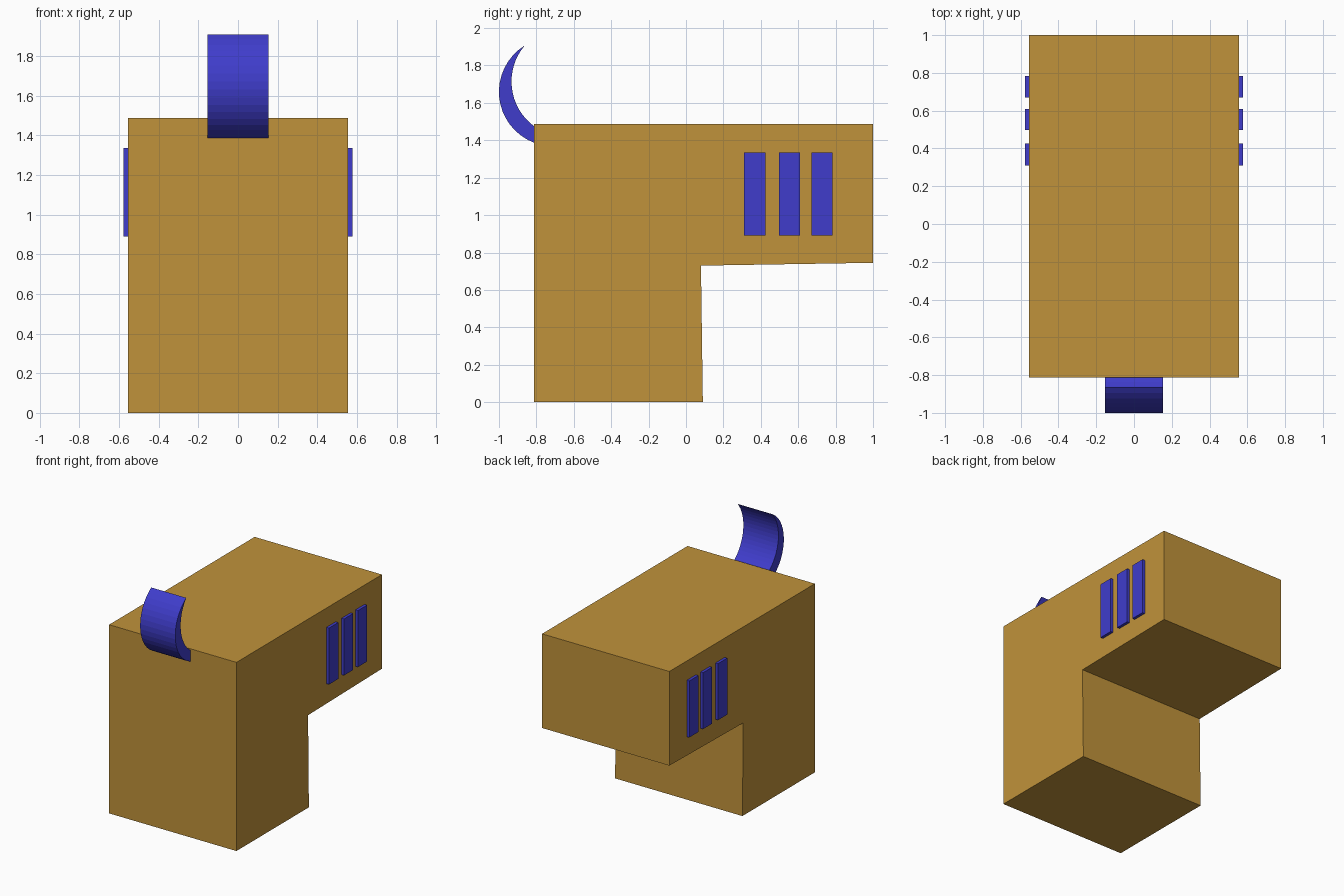
import bpy, bmesh, math
from mathutils import Vector

if "Cube" in bpy.data.objects:
    bpy.data.objects.remove(bpy.data.objects["Cube"])


def material(name, rgb):
    m = bpy.data.materials.new(name)
    m.diffuse_color = (*rgb, 1)
    m.use_nodes = True
    m.node_tree.nodes["Principled BSDF"].inputs["Base Color"].default_value = m.diffuse_color
    return m


ochre = material("ochre", (0.53, 0.29, 0.043))
blue = material("blue", (0.05, 0.046, 0.60))


def extrude_profile(name, profile, x0, x1, mat):
    """Extrude a closed (y, z) profile along x from x0 to x1."""
    bm = bmesh.new()
    face = bm.faces.new([bm.verts.new((x0, y, z)) for y, z in profile])
    ext = bmesh.ops.extrude_face_region(bm, geom=[face])
    verts = [g for g in ext["geom"] if isinstance(g, bmesh.types.BMVert)]
    bmesh.ops.translate(bm, verts=verts, vec=(x1 - x0, 0, 0))
    bmesh.ops.recalc_face_normals(bm, faces=bm.faces)
    mesh = bpy.data.meshes.new(name)
    bm.to_mesh(mesh)
    bm.free()
    obj = bpy.data.objects.new(name, mesh)
    mesh.materials.append(mat)
    bpy.context.collection.objects.link(obj)
    return obj


def arc(a, b, c, steps):
    """Points on the circle through a, b, c, running clockwise from a to c."""
    a, b, c = Vector(a), Vector(b), Vector(c)
    d = 2 * (a.x * (b.y - c.y) + b.x * (c.y - a.y) + c.x * (a.y - b.y))
    sa, sb, sc = a.length_squared, b.length_squared, c.length_squared
    cy = (sa * (b.y - c.y) + sb * (c.y - a.y) + sc * (a.y - b.y)) / d
    cz = (sa * (c.x - b.x) + sb * (a.x - c.x) + sc * (b.x - a.x)) / d
    r = math.hypot(a.x - cy, a.y - cz)
    t0 = math.atan2(a.y - cz, a.x - cy) % math.tau
    t1 = math.atan2(c.y - cz, c.x - cy) % math.tau
    return [(cy + r * math.cos(t), cz + r * math.sin(t))
            for t in (t0 + (t1 - t0) * i / steps for i in range(steps + 1))]


# L-shaped body with an overhanging head
extrude_profile("body", [(-0.812, 0), (0.09, 0), (0.08, 0.73), (1, 0.745),
                         (1, 1.487), (-0.812, 1.487)], -0.555, 0.555, ochre)

# Crescent tail on the front face
outer = arc((-0.812, 1.387), (-1.0, 1.65), (-0.862, 1.907), 16)
inner = arc((-0.812, 1.475), (-0.933, 1.715), (-0.862, 1.907), 16)
outer = [(max(y, -1.0), z) for y, z in outer]
extrude_profile("crescent_tail", outer + inner[-2::-1], -0.153, 0.153, blue)

# Three raised side bars, mirrored on both sides
for i, (y0, y1) in enumerate([(0.31, 0.425), (0.498, 0.61), (0.67, 0.783)]):
    for side, s in (("left", -1), ("right", 1)):
        extrude_profile(f"side_bar_{side}_{i + 1}",
                        [(y0, 0.89), (y1, 0.89), (y1, 1.335), (y0, 1.335)],
                        s * 0.55, s * 0.577, blue)
